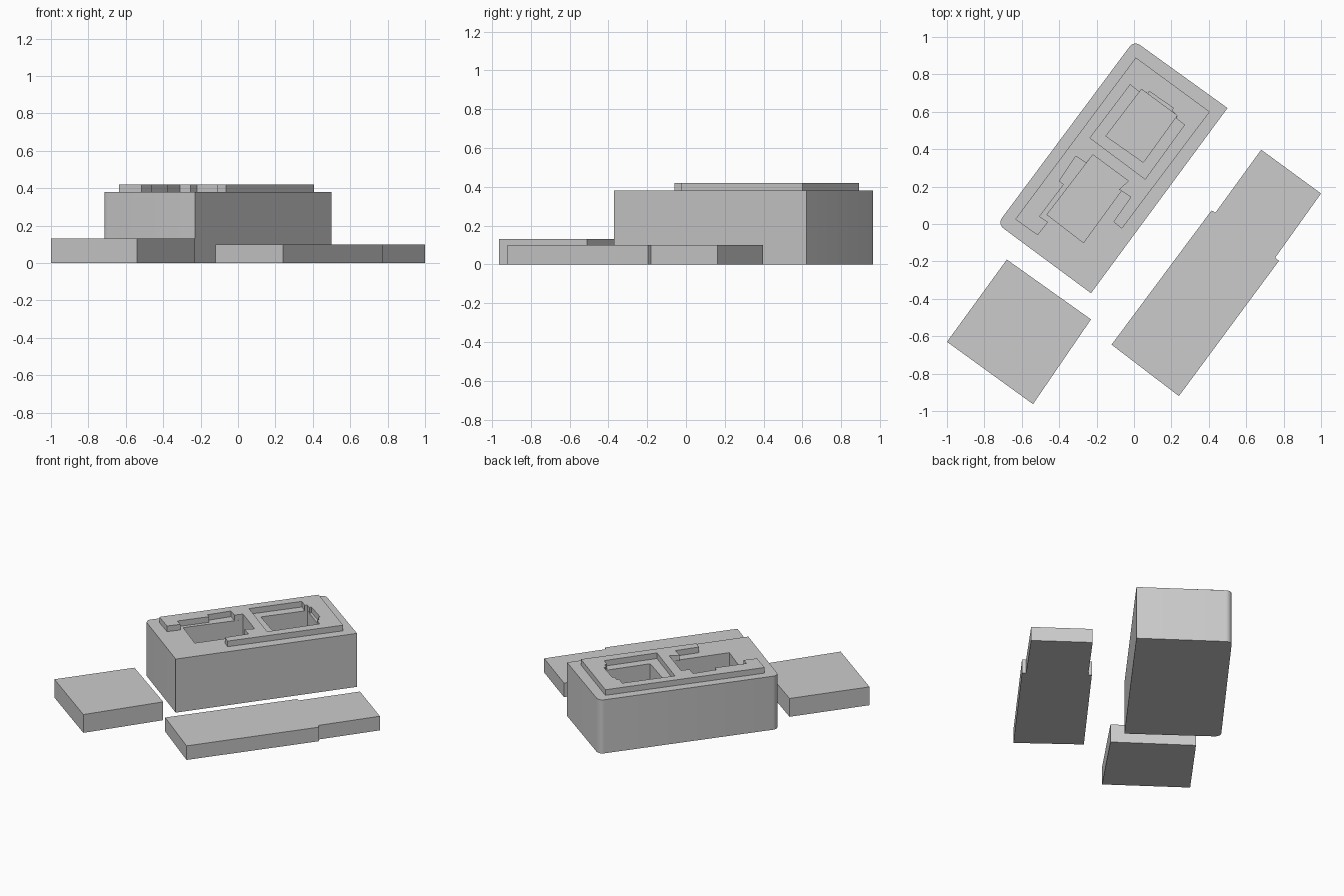
import bpy, bmesh
from mathutils import Vector

if "Cube" in bpy.data.objects:
    bpy.data.objects.remove(bpy.data.objects["Cube"])


def fillet(prev, corner, nxt, r=0.04, steps=6):
    """Quadratic-weighted round for one corner of an outline."""
    c = Vector(corner)
    a = (Vector(prev) - c).normalized() * r
    b = (Vector(nxt) - c).normalized() * r
    centre = c + a + b
    pts = []
    for i in range(steps + 1):
        t = i / steps
        d = (-b).slerp(-a, t)
        pts.append(tuple(centre + d.normalized() * r))
    return pts


def prism(name, z0, z1, *outlines):
    """Extrude an outline; any further outlines inside it become openings."""
    cu = bpy.data.curves.new(name + "_profile", 'CURVE')
    cu.dimensions = '2D'
    cu.fill_mode = 'BOTH'
    cu.extrude = (z1 - z0) / 2
    for pts in outlines:
        s = cu.splines.new('POLY')
        s.points.add(len(pts) - 1)
        for p, co in zip(s.points, pts):
            p.co = (co[0], co[1], 0, 1)
        s.use_cyclic_u = True
    tmp = bpy.data.objects.new(name + "_tmp", cu)
    bpy.context.collection.objects.link(tmp)
    dg = bpy.context.evaluated_depsgraph_get()
    me = bpy.data.meshes.new_from_object(tmp.evaluated_get(dg))
    bpy.data.objects.remove(tmp)
    bpy.data.curves.remove(cu)
    bm = bmesh.new()
    bm.from_mesh(me)
    bmesh.ops.remove_doubles(bm, verts=bm.verts, dist=1e-5)
    bmesh.ops.translate(bm, verts=bm.verts, vec=(0, 0, (z0 + z1) / 2))
    bmesh.ops.recalc_face_normals(bm, faces=bm.faces)
    bm.to_mesh(me)
    bm.free()
    me.name = name
    ob = bpy.data.objects.new(name, me)
    bpy.context.collection.objects.link(ob)
    bpy.ops.object.select_all(action='DESELECT')
    ob.select_set(True)
    bpy.context.view_layer.objects.active = ob
    bpy.ops.object.shade_smooth_by_angle(angle=0.5)
    return ob


# Main block: two rounded corners on the back-left side, two deep courtyards
front, right, back, left = (-0.23, -0.37), (0.5, 0.62), (0.0, 0.98), (-0.73, 0.0)
block = [front, right] + fillet(right, back, left) + fillet(back, left, front)
north_court = [(0.04, 0.72), (0.23, 0.58), (0.05, 0.33), (-0.15, 0.47)]
south_court = [(-0.22, 0.37), (-0.03, 0.23), (-0.27, -0.10), (-0.465, 0.05)]
prism("main_block", 0, 0.38, block, north_court, south_court)

# Courtyard floors close the underside
prism("north_court_floor", 0, 0.01, north_court)
prism("south_court_floor", 0, 0.01, south_court)

# Raised roof storey: open at the front-left end, with one enclosed recess
roof = [(0.01, 0.89), (0.405, 0.60), (-0.065, -0.025), (-0.11, 0.012),
        (-0.017, 0.144), (-0.08, 0.185), (-0.03, 0.23), (-0.22, 0.37),
        (-0.255, 0.325), (-0.31, 0.363), (-0.40, 0.23), (-0.375, 0.212),
        (-0.505, 0.04), (-0.46, 0.01), (-0.515, -0.06), (-0.635, 0.025)]
roof_recess = [(-0.02, 0.745), (0.03, 0.705), (0.04, 0.72), (0.075, 0.695),
               (0.08, 0.71), (0.21, 0.62), (0.203, 0.605), (0.23, 0.58),
               (0.225, 0.565), (0.27, 0.53), (0.06, 0.24), (-0.235, 0.46)]
prism("roof_storey", 0.38, 0.42, roof, roof_recess)

# Low side wing at the front left
prism("small_wing", 0, 0.13,
      [(-0.68, -0.19), (-0.23, -0.51), (-0.54, -0.963), (-1, -0.63)])

# Long low wing on the right, stepped in at its far end
prism("long_wing", 0, 0.10,
      [(0.68, 0.397), (1, 0.163), (0.755, -0.18), (0.775, -0.197),
       (0.24, -0.92), (-0.12, -0.645), (0.415, 0.073), (0.435, 0.06)])
